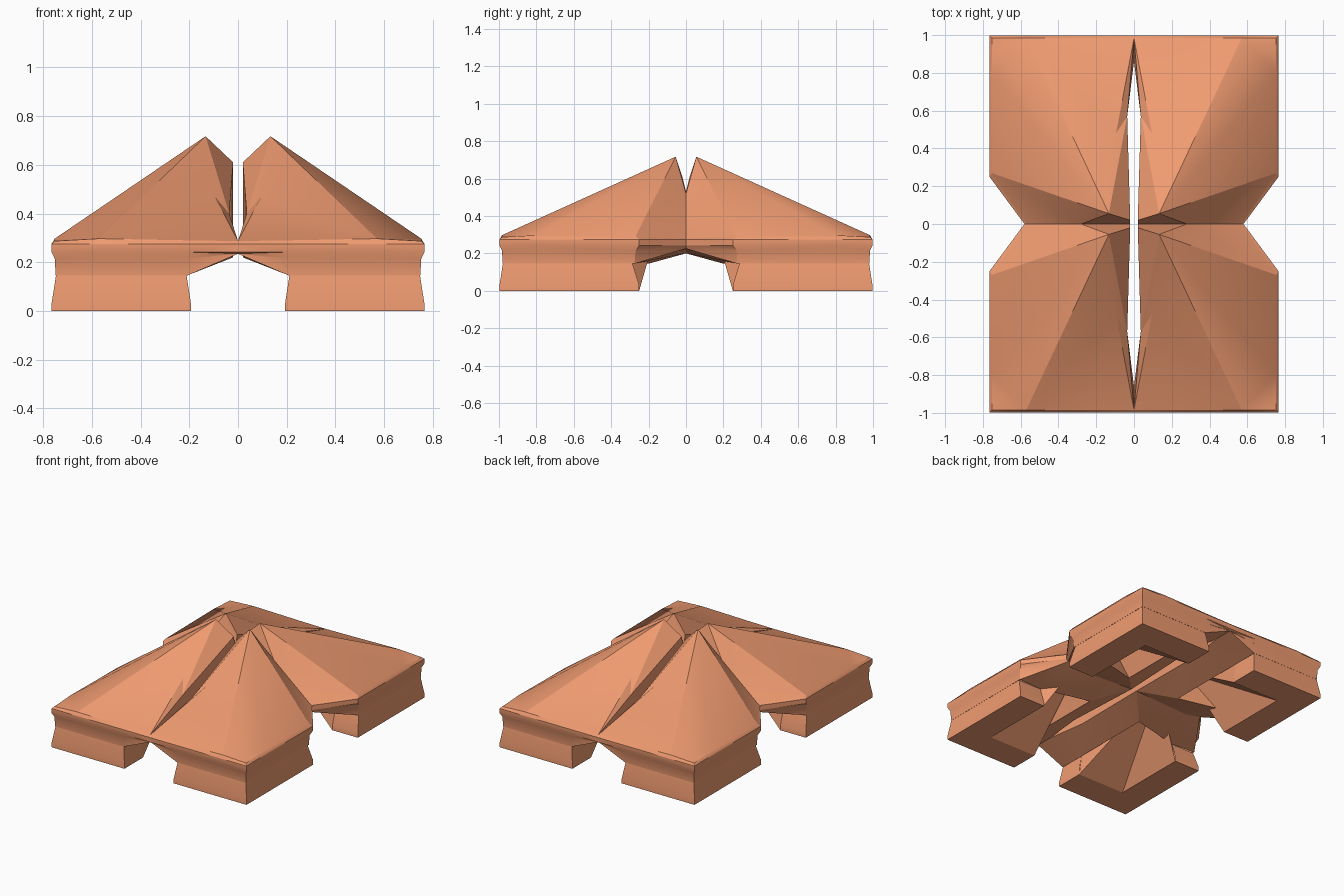
import bpy, bmesh, math

if "Cube" in bpy.data.objects:
    bpy.data.objects.remove(bpy.data.objects["Cube"])

mat = bpy.data.materials.new("terracotta")
mat.diffuse_color = (0.87, 0.33, 0.165, 1)
mat.use_nodes = True
mat.node_tree.nodes["Principled BSDF"].inputs["Base Color"].default_value = mat.diffuse_color


def finish(bm, name):
    """Turn one quadrant into a four-way mirrored object."""
    bmesh.ops.remove_doubles(bm, verts=bm.verts, dist=0.0005)
    bmesh.ops.triangulate(bm, faces=[f for f in bm.faces if len(f.verts) > 3])
    bmesh.ops.recalc_face_normals(bm, faces=bm.faces)
    for f in bm.faces:
        f.smooth = True
    for e in bm.edges:  # keep sharp creases
        e.smooth = len(e.link_faces) == 2 and e.calc_face_angle() < math.radians(28)
    me = bpy.data.meshes.new(name)
    bm.to_mesh(me)
    bm.free()
    me.materials.append(mat)
    ob = bpy.data.objects.new(name, me)
    bpy.context.collection.objects.link(ob)
    m = ob.modifiers.new("mirror", 'MIRROR')
    m.use_axis = (True, True, False)
    m.merge_threshold = 0.0005


def face(bm, *pts):
    bm.faces.new([bm.verts.new(p) for p in pts])


def loft(bm, rings, skip=()):
    n = len(rings[0])
    for a, b in zip(rings, rings[1:]):
        for i in range(n):
            j = (i + 1) % n
            q = list(dict.fromkeys([a[i], a[j], b[j], b[i]]))
            if i not in skip and len(q) > 2:
                face(bm, *q)


# Legs: L-shaped feet with a waisted outer profile, open to the hollow inside
bm = bmesh.new()
plan = [(.193, .997, 1, -1), (.765, .997, -1, -1), (.765, .25, -1, 2),
        (.565, .25, 0, 2), (.565, .79, 0, 0), (.193, .79, 1, 0)]
rings = [[(x + o * dx, y + o * dy, z) for x, y, dx, dy in plan]
         for z, o in ((0, 0), (.03, 0), (.145, .018))]
loft(bm, rings, skip=(3, 4))
face(bm, *rings[0])
finish(bm, "legs")

# Roof body: moulded eave band running around the outside of the quadrant
bm = bmesh.new()
# x, y, inward direction, lowest z, top z
path = [(0, .997, 0, -1, .235, .287), (.21, .997, 0, -1, .145, .29),
        (.57, .997, 0, -1, .145, .297), (.765, .997, -1, -1, .145, .287),
        (.765, .8, -1, 0, .145, .297), (.765, .25, -1, 1.5, .145, .292),
        (.58, 0, -1, 0, .225, .28)]
rings = []
for z, o in ((0, .017), (.215, .013), (.242, 0), (.275, 0), (1, .013)):
    rings.append([(x + o * dx, y + o * dy, min(max(z, lo), hi))
                  for x, y, dx, dy, lo, hi in path])
loft(bm, rings, skip=(6,))
low, top = rings[0], rings[-1]

# Sloping roof panels and the steep valley near the peak
A = (.133, .055, .717)
B = (.095, .48, .47)
C = (.036, .57, .40)
D = (.02, .02, .61)
V0, V1 = (.02, 0, .53), (.28, 0, .52)
for tri in ((A, top[2], top[4]), (top[2], top[3], top[4]), (A, top[4], top[5]),
            (A, B, top[2]), (B, top[1], top[2]), (B, top[0], top[1]),
            (A, top[5], V1), (top[5], top[6], V1), (A, V1, V0), (A, V0, D)):
    face(bm, *tri)

# Tapered slit between the two halves
E2, C2, D2 = (0, .86, .235), (.036, .57, .23), (.02, 0, .22)
face(bm, A, D, C)
face(bm, A, C, B)
face(bm, B, C, top[0])
face(bm, top[0], C, C2, E2)
face(bm, C, D, D2, C2)
face(bm, D, V0, D2)

# Underside: arched beams along both axes
q1, q3, qc = (.211, .79, .145), (.565, .286, .145), (.211, .2, .145)
M = (.45, 0, .2)
face(bm, low[0], low[1], q1, E2)
face(bm, E2, q1, C2)
face(bm, C2, q1, qc, D2)
face(bm, D2, qc, M)
face(bm, qc, q3, M)
face(bm, low[6], M, q3)
face(bm, low[6], q3, low[5])

# Hollow rising from the feet to a point under the roof
peak = (.32, .13, .42)
fa, fb, fc = (.193, .79, 0), (.565, .79, 0), (.565, .25, 0)
loop = [qc, q1, fa, fb, fc, q3]
for i in range(6):
    face(bm, loop[i], loop[(i + 1) % 6], peak)
finish(bm, "roof")
